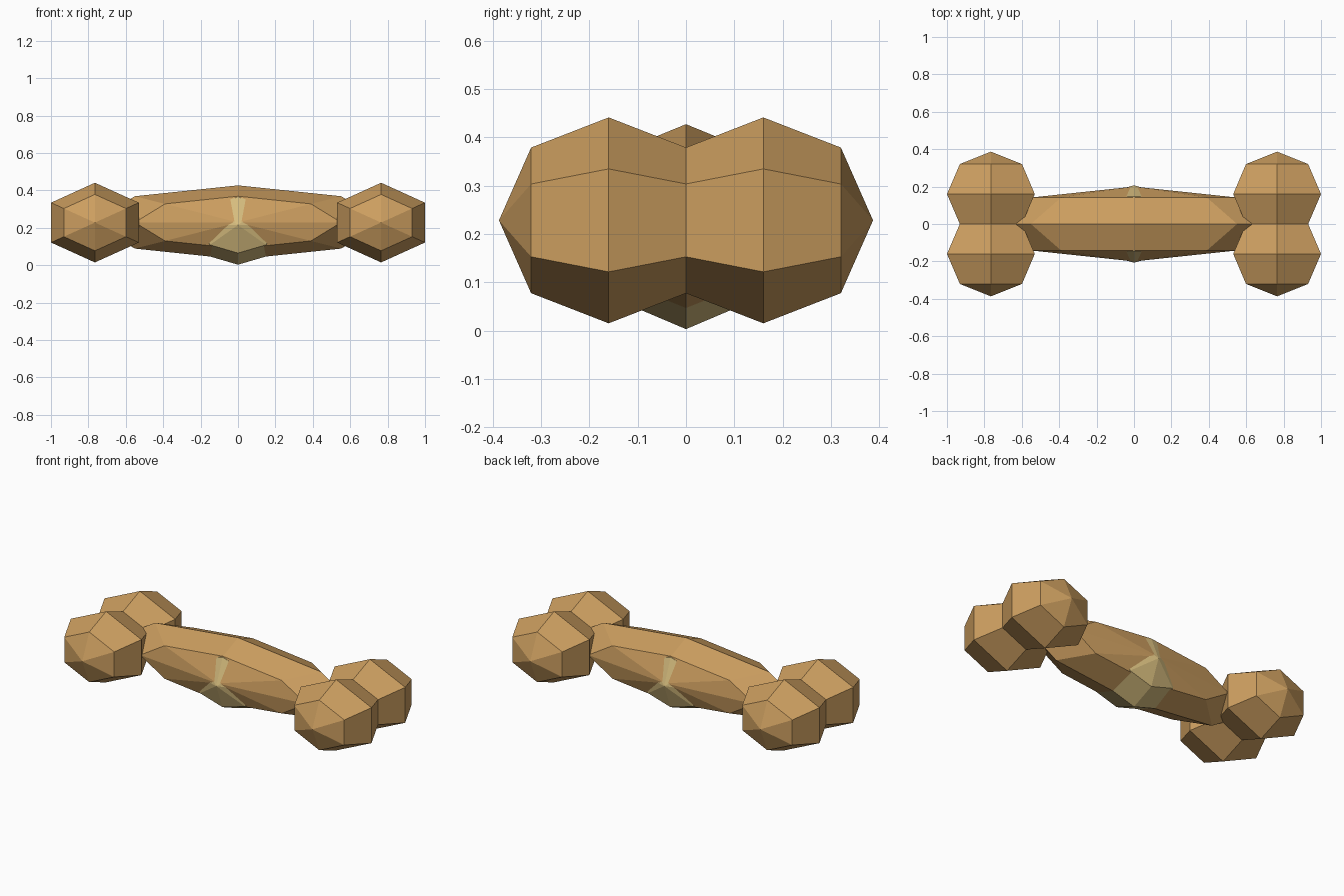
import bpy
import bmesh
from mathutils import Matrix, Vector
from math import radians

cube = bpy.data.objects.get("Cube")
if cube:
    bpy.data.objects.remove(cube, do_unlink=True)


def material(name, color):
    mat = bpy.data.materials.new(name)
    mat.use_nodes = True
    mat.diffuse_color = color
    mat.node_tree.nodes["Principled BSDF"].inputs["Base Color"].default_value = color
    return mat


def faceted_ball(name, center, radii, sides, mat):
    """Low-poly ball with its poles along y and a corner at the top."""
    bm = bmesh.new()
    bmesh.ops.create_uvsphere(bm, u_segments=sides, v_segments=4, radius=1)
    bmesh.ops.rotate(bm, verts=bm.verts, matrix=Matrix.Rotation(radians(90), 3, "X"))
    # Turn so that a corner points straight up
    top = max(bm.verts, key=lambda v: v.co.z)
    if abs(top.co.x) > 0.01:
        bmesh.ops.rotate(bm, verts=bm.verts,
                         matrix=Matrix.Rotation(radians(180 / sides), 3, "Y"))
    bmesh.ops.scale(bm, verts=bm.verts, vec=Vector(radii))
    bmesh.ops.translate(bm, verts=bm.verts, vec=Vector(center))
    mesh = bpy.data.meshes.new(name)
    bm.to_mesh(mesh)
    bm.free()
    mesh.materials.append(mat)
    obj = bpy.data.objects.new(name, mesh)
    bpy.context.collection.objects.link(obj)
    return obj


tan = material("biscuit brown", (0.60, 0.34, 0.115, 1))
cream = material("pale cream", (0.68, 0.51, 0.21, 1))

# Long shaft and the pale patch poking through its middle
faceted_ball("shaft", (0, 0, 0.229), (0.78, 0.2, 0.198), 8, tan)
faceted_ball("middle_patch", (0, 0, 0.215), (0.3, 0.207, 0.212), 8, cream)

# Pair of knobs at each end
for side, x in (("left", 0.765), ("right", -0.765)):
    for end, y in (("front", -0.16), ("back", 0.16)):
        faceted_ball(f"{end}_{side}_knob", (x, y, 0.228), (0.271, 0.227, 0.213), 6, tan)
